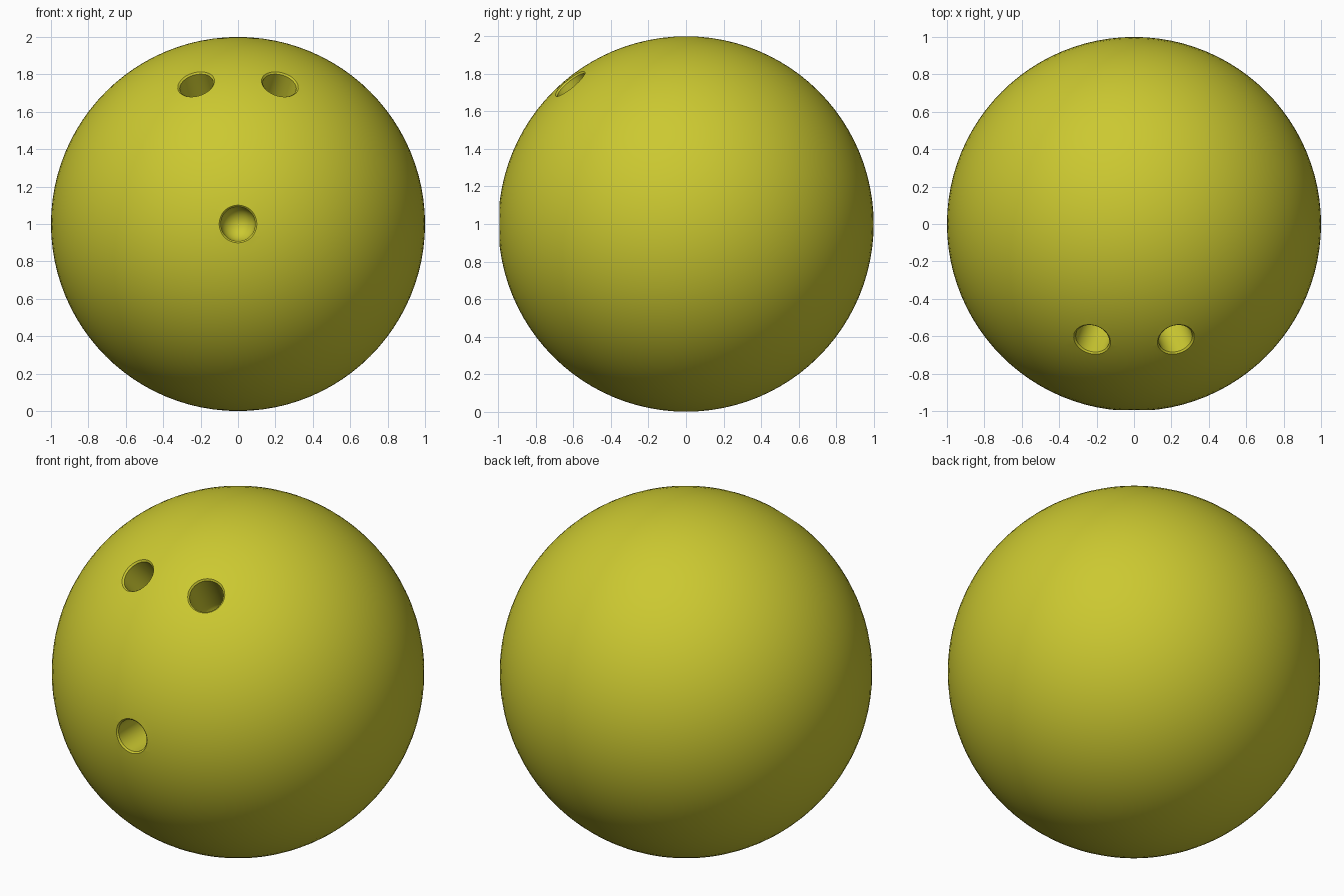
import bpy, bmesh, math
from mathutils import Vector

cube = bpy.data.objects.get("Cube")
if cube:
    bpy.data.objects.remove(cube, do_unlink=True)

CENTRE = Vector((0, 0, 1))
HOLE_R = 0.092
DEPTH = 0.3

yellow = bpy.data.materials.new("olive_yellow")
yellow.use_nodes = True
colour = (0.6, 0.58, 0.03, 1)
yellow.diffuse_color = colour
yellow.node_tree.nodes["Principled BSDF"].inputs["Base Color"].default_value = colour

# Ball
bpy.ops.mesh.primitive_uv_sphere_add(segments=96, ring_count=48, radius=1, location=CENTRE)
ball = bpy.context.object
ball.name = "ball"
ball.data.materials.append(yellow)


def hole_cutter(name, direction):
    """Lathed drill shape: round bottom, straight wall, chamfered rim."""
    floor = 1 - DEPTH
    profile = [(HOLE_R * math.sin(a), floor - HOLE_R * math.cos(a))
               for a in (math.pi / 2 * i / 8 for i in range(9))]
    profile += [(HOLE_R, 0.986), (0.103, 0.996), (0.103, 1.1), (0, 1.1)]
    bm = bmesh.new()
    verts = [bm.verts.new((r, 0, z)) for r, z in profile]
    edges = [bm.edges.new(pair) for pair in zip(verts, verts[1:])]
    bmesh.ops.spin(bm, geom=verts + edges, axis=(0, 0, 1), cent=(0, 0, 0),
                   angle=math.tau, steps=40, use_duplicate=False)
    bmesh.ops.remove_doubles(bm, verts=bm.verts, dist=0.0001)
    bmesh.ops.recalc_face_normals(bm, faces=bm.faces)
    mesh = bpy.data.meshes.new(name)
    bm.to_mesh(mesh)
    bm.free()
    mesh.materials.append(yellow)
    cutter = bpy.data.objects.new(name, mesh)
    bpy.context.collection.objects.link(cutter)
    cutter.location = CENTRE
    cutter.rotation_mode = 'QUATERNION'
    cutter.rotation_quaternion = Vector(direction).to_track_quat('Z', 'Y')
    cutter.hide_render = True
    return cutter


# Thumb hole and two finger holes
cutters = [hole_cutter("thumb_hole_cutter", (0, -1, 0)),
           hole_cutter("left_finger_hole_cutter", (0.225, -0.62, 0.75)),
           hole_cutter("right_finger_hole_cutter", (-0.225, -0.62, 0.75))]
bpy.context.view_layer.update()
for cutter in cutters:
    cut = ball.modifiers.new(cutter.name, 'BOOLEAN')
    cut.operation = 'DIFFERENCE'
    cut.solver = 'EXACT'
    cut.object = cutter
    bpy.ops.object.modifier_apply(modifier=cut.name)
for cutter in cutters:
    bpy.data.objects.remove(cutter, do_unlink=True)

bpy.ops.object.shade_smooth_by_angle(angle=math.radians(30))
